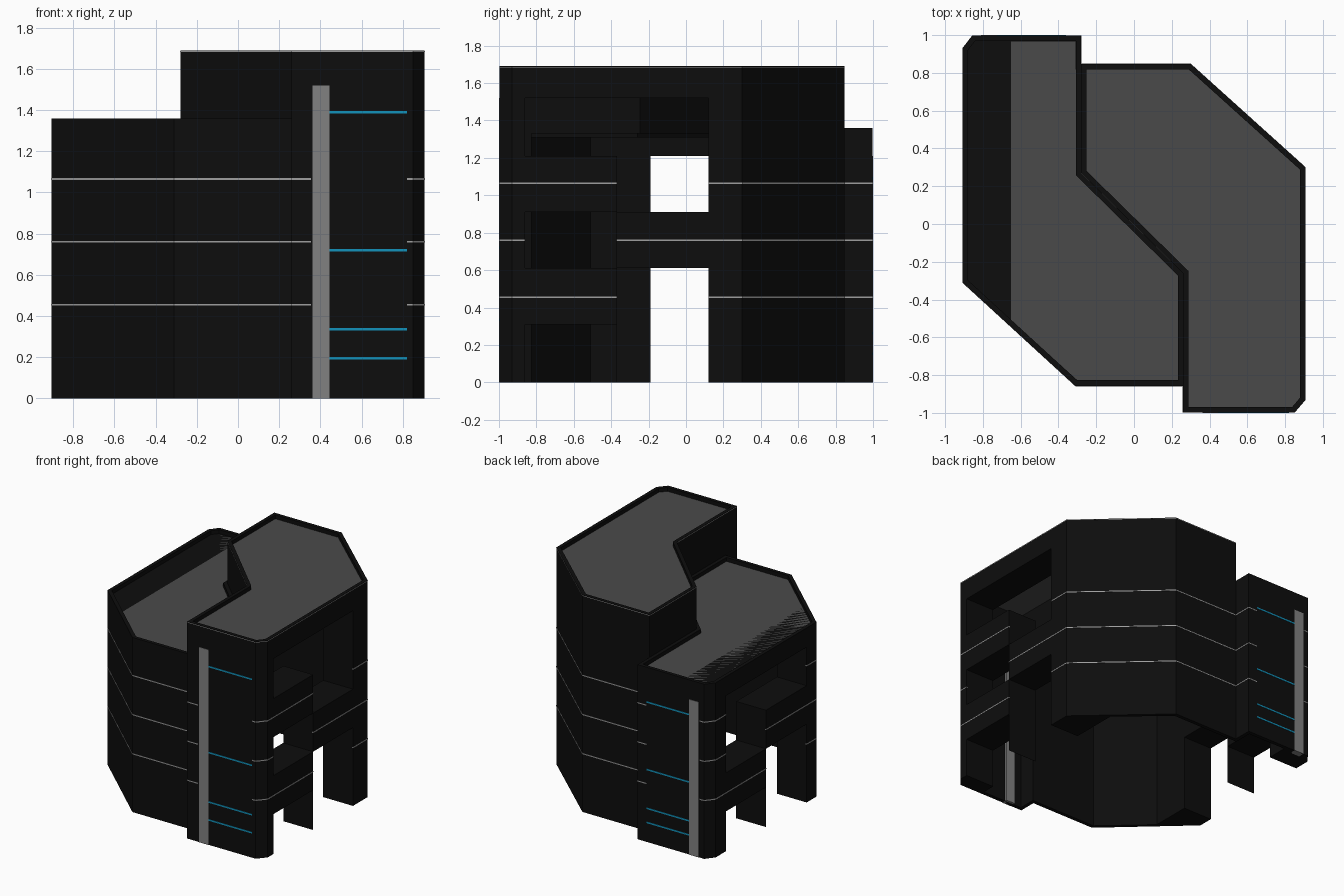
import bpy
import bmesh
from mathutils import Vector

cube = bpy.data.objects.get("Cube")
if cube:
    bpy.data.objects.remove(cube, do_unlink=True)


def material(name, rgb):
    m = bpy.data.materials.new(name)
    m.use_nodes = True
    color = (*rgb, 1)
    m.diffuse_color = color
    bsdf = next(n for n in m.node_tree.nodes if n.type == 'BSDF_PRINCIPLED')
    bsdf.inputs["Base Color"].default_value = color
    return m


BLACK = material("wall black", (.004, .004, .004))
GREY = material("roof grey", (.068, .068, .068))
FIN = material("fin grey", (.22, .22, .22))
LINE = material("floor line grey", (.35, .35, .35))
BLUE = material("light blue", (.006, .29, .5))


def prism(name, pts, z0, z1, mat):
    bm = bmesh.new()
    face = bm.faces.new([bm.verts.new((x, y, z0)) for x, y in pts])
    up = bmesh.ops.extrude_face_region(bm, geom=[face])["geom"]
    bmesh.ops.translate(bm, vec=(0, 0, z1 - z0),
                        verts=[g for g in up if isinstance(g, bmesh.types.BMVert)])
    bmesh.ops.recalc_face_normals(bm, faces=bm.faces)
    mesh = bpy.data.meshes.new(name)
    bm.to_mesh(mesh)
    bm.free()
    mesh.materials.append(mat)
    obj = bpy.data.objects.new(name, mesh)
    bpy.context.scene.collection.objects.link(obj)
    return obj


def box(name, x0, x1, y0, y1, z0, z1, mat):
    return prism(name, [(x0, y0), (x1, y0), (x1, y1), (x0, y1)], z0, z1, mat)


def cut(obj, cutter):
    """Subtract the cutter, bake the result and remove the cutter."""
    cutter.hide_render = True
    mod = obj.modifiers.new("cut", 'BOOLEAN')
    mod.operation = 'DIFFERENCE'
    mod.solver = 'EXACT'
    mod.object = cutter
    deps = bpy.context.evaluated_depsgraph_get()
    mesh = bpy.data.meshes.new_from_object(obj.evaluated_get(deps))
    obj.modifiers.clear()
    obj.data = mesh
    bpy.data.objects.remove(cutter, do_unlink=True)


def inset(pts, d):
    """Move every edge of a clockwise outline inward by d."""
    out = []
    for i, p in enumerate(pts):
        p = Vector(p)
        a = (p - Vector(pts[i - 1])).normalized()
        b = (Vector(pts[(i + 1) % len(pts)]) - p).normalized()
        na, nb = Vector((a.y, -a.x)), Vector((b.y, -b.x))
        out.append(tuple(p + (na + nb) * d / (1 + na.dot(nb))))
    return out


def ring(name, outer, inner, z0, z1, mat):
    obj = prism(name, outer, z0, z1, mat)
    cut(obj, prism("cutter", inner, z0 - .1, z1 + .1, mat))
    return obj


# Outlines, clockwise from above
divider = [(.26, -.26), (-.28, .27)]
low_edge = [(.26, -.857), (-.31, -.857), (-.907, -.31), (-.907, .93),
            (-.855, .997), (-.28, .997)]
tall_edge = [(-.28, .847), (.30, .847), (.907, .30), (.907, -.93),
             (.85, -.997), (.26, -.997)]
whole = low_edge + tall_edge
low = low_edge + divider[::-1]
tall = tall_edge + divider

# Openings in the two side facades: y0, y1, z0, z1
tall_holes = [(-.86, -.371, -.1, .31), (-.86, -.371, .61, .91),
              (-.86, .12, 1.21, 1.52), (-.37, .12, -.1, .61),
              (-.37, .12, .91, 1.25)]
low_holes = [(.311, .80, -.1, .31), (.311, .80, .61, .95),
             (-.19, .80, .91, 1.21), (-.19, .31, -.1, .61)]


def cut_holes(obj, mat):
    for h in tall_holes:
        cut(obj, box("cutter", .6, 1.1, *h, mat))
    for h in low_holes:
        cut(obj, box("cutter", -1.1, -.6, *h, mat))


# Hollow lower body, deep along the two side facades
hollow = [(.29, -.827), (-.30, -.827), (-.65, -.51), (-.65, .967), (-.31, .967),
          (-.31, .817), (.29, .817), (.65, .50), (.65, -.967), (.29, -.967)]
body = ring("lower_walls", whole, hollow, 0, 1.33, BLACK)
cut_holes(body, BLACK)

# Upper storey of the tall half
attic = [(-.25, .817), (.29, .817), (.65, .50), (.65, -.967),
         (.29, -.967), (.29, -.247), (-.25, .283)]
upper = ring("upper_walls", tall, attic, 1.33, 1.64, BLACK)
for hole in tall_holes[2:3]:
    cut(upper, box("cutter", .6, 1.1, *hole, BLACK))

# Roofs and parapets
for side, outline, top in (("low", low, 1.36), ("tall", tall, 1.69)):
    rim = inset(outline, .028)
    prism(side + "_roof", inset(outline, .02), top - .045, top - .03, GREY)
    ring(side + "_parapet", outline, rim, top - .05, top, BLACK)

# Floor lines, interrupted by openings and light panels
for i, z in enumerate((.455, .76, 1.065)):
    band = ring(f"floor_line_{i + 1}", inset(whole, -.002), inset(whole, .01),
                z - .004, z + .004, LINE)
    cut_holes(band, LINE)
    cut(band, box("cutter", .355, .82, -1.1, -.9, z - .1, z + .1, LINE))
    cut(band, box("cutter", -.815, -.36, .9, 1.1, z - .1, z + .1, LINE))
ring("roof_line", inset(tall, -.001), inset(tall, .01), 1.683, 1.687, LINE)

# Vertical fins through the end walls
box("front_fin", .363, .445, -1, -.95, 0, 1.52, FIN)
box("back_fin", -.81, -.725, .95, 1, 0, 1.21, FIN)

# Horizontal light strips beside the fins
for i, z in enumerate((.195, .335, .72, 1.39)):
    box(f"front_light_{i + 1}", .445, .82, -.9995, -.99, z - .006, z + .006, BLUE)
    zb = z * .785
    box(f"back_light_{i + 1}", -.725, -.36, .99, .9995, zb - .006, zb + .006, BLUE)
